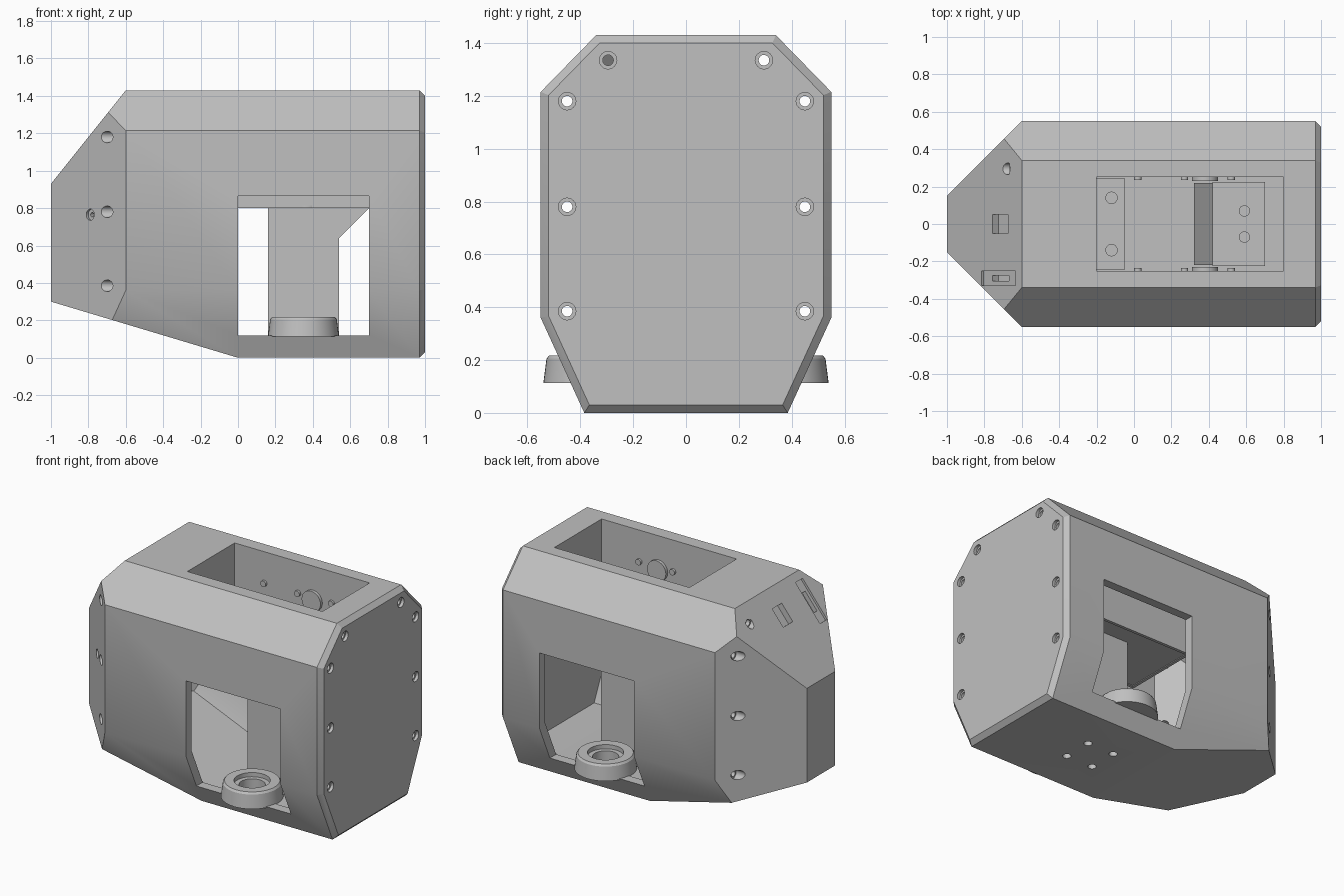
import bpy, bmesh, math
from mathutils import Vector, Matrix

if "Cube" in bpy.data.objects:
    bpy.data.objects.remove(bpy.data.objects["Cube"])

grey = bpy.data.materials.new("plain grey")
grey.use_nodes = True
COLOUR = (0.53, 0.53, 0.53, 1)
grey.diffuse_color = COLOUR
grey.node_tree.nodes["Principled BSDF"].inputs["Base Color"].default_value = COLOUR


def finish(name, bm):
    bmesh.ops.recalc_face_normals(bm, faces=bm.faces[:])
    mesh = bpy.data.meshes.new(name)
    bm.to_mesh(mesh)
    bm.free()
    ob = bpy.data.objects.new(name, mesh)
    bpy.context.collection.objects.link(ob)
    mesh.materials.append(grey)
    return ob


def convex(name, planes):
    """Solid left after trimming a big block by (point, outward normal) planes."""
    bm = bmesh.new()
    bmesh.ops.create_cube(bm, size=6)
    for co, no in planes:
        cut = bmesh.ops.bisect_plane(bm, geom=bm.verts[:] + bm.edges[:] + bm.faces[:],
                                     plane_co=co, plane_no=no, clear_outer=True)
        edges = [e for e in cut["geom_cut"] if isinstance(e, bmesh.types.BMEdge)]
        if len(edges) > 2:
            bmesh.ops.contextual_create(bm, geom=edges)
    return finish(name, bm)


def box(name, centre, size, tilt=0):
    bm = bmesh.new()
    m = Matrix.Translation(centre) @ Matrix.Rotation(tilt, 4, 'Y') @ Matrix.Diagonal((*size, 1))
    bmesh.ops.create_cube(bm, size=1, matrix=m)
    return finish(name, bm)


def rod(name, start, end, radius, sides=24):
    a, b = Vector(start), Vector(end)
    m = Matrix.Translation((a + b) / 2) @ (b - a).to_track_quat('Z', 'Y').to_matrix().to_4x4()
    bm = bmesh.new()
    bmesh.ops.create_cone(bm, cap_ends=True, segments=sides, radius1=radius, radius2=radius,
                          depth=(b - a).length, matrix=m)
    return finish(name, bm)


def prism(name, outline, half):
    """Extrude an x-z outline symmetrically along y."""
    bm = bmesh.new()
    face = bm.faces.new([bm.verts.new((x, -half, z)) for x, z in outline])
    new = bmesh.ops.extrude_face_region(bm, geom=[face])["geom"]
    bmesh.ops.translate(bm, vec=(0, 2 * half, 0),
                        verts=[v for v in new if isinstance(v, bmesh.types.BMVert)])
    return finish(name, bm)


def lathe(name, profile, centre):
    bm = bmesh.new()
    verts = [bm.verts.new((r, 0, z)) for r, z in profile]
    edges = [bm.edges.new((v, verts[i - 1])) for i, v in enumerate(verts)]
    bmesh.ops.spin(bm, geom=verts + edges, axis=(0, 0, 1), cent=(0, 0, 0),
                   angle=math.tau, steps=48, use_duplicate=False)
    bmesh.ops.remove_doubles(bm, verts=bm.verts[:], dist=0.0005)
    bmesh.ops.translate(bm, vec=centre, verts=bm.verts[:])
    return finish(name, bm)


def subtract(target, cutter):
    cutter.hide_render = True
    mod = target.modifiers.new("cut", 'BOOLEAN')
    mod.operation, mod.solver, mod.object = 'DIFFERENCE', 'EXACT', cutter
    bpy.context.view_layer.objects.active = target
    bpy.ops.object.modifier_apply(modifier=mod.name)
    bpy.data.objects.remove(cutter)


def smooth(ob, degrees=30):
    bpy.ops.object.select_all(action='DESELECT')
    ob.select_set(True)
    bpy.context.view_layer.objects.active = ob
    bpy.ops.object.shade_smooth_by_angle(angle=math.radians(degrees))


# Planes of the housing: cross-section walls first, then the tapered nose
walls = [((0, 0, 1.43), (0, 0, 1)), ((0, 0, 0), (0, 0, -1))]
nose = [((0, 0, 0), (-0.3, 0, -1)), ((-1, 0, 0.93), (-0.5, 0, 0.4)), ((-1, 0, 0), (-1, 0, 0))]
for s in (-1, 1):
    walls += [((0, s * 0.55, 0.8), (0, s, 0)),
              ((0, s * 0.55, 1.215), (0, s * 0.215, 0.21)),
              ((0, s * 0.55, 0.36), (0, s * 0.36, -0.165))]
    nose.append(((-0.6, s * 0.55, 0), (-1, s, 0)))
walls = [(Vector(c), Vector(n).normalized()) for c, n in walls]
nose = [(Vector(c), Vector(n).normalized()) for c, n in nose]
end = [(Vector((1, 0, 0)), Vector((1, 0, 0)))]
rim = [(c + Vector((0.97, 0, 0)), n + Vector((1, 0, 0))) for c, n in walls]

# Housing shell
housing = convex("housing", walls + nose + end + rim)
inner = [(c - n * 0.06, n) for c, n in walls + nose + end]
inner.append((Vector((0, 0, 0.115)), Vector((0, 0, -1))))
subtract(housing, convex("cavity", inner))

# Side and roof openings
subtract(housing, box("side_opening", (0.35, 0, 0.4925), (0.7, 2, 0.745)))
subtract(housing, box("roof_opening", (0.3, 0, 1.45), (1, 0.5, 0.3)))

# Bolt holes running lengthwise, counterbored at both ends
for s in (-1, 1):
    for y, z in ((0.45, 1.18), (0.45, 0.78), (0.45, 0.385), (0.295, 1.335)):
        y *= s
        subtract(housing, rod("bore", (0.9, y, z), (1.1, y, z), 0.02))
        subtract(housing, rod("counterbore", (0.98, y, z), (1.1, y, z), 0.033))
        if y > -0.29 or z < 1.3:
            subtract(housing, rod("nose_bore", (-1.1, y, z), (-0.5, y, z), 0.02))
            subtract(housing, rod("nose_counterbore", (-1.1, y, z), (-0.665, y, z), 0.031))

# Screw holes under the pedestal
for dx in (-0.1, 0.1):
    for y in (-0.1, 0.1):
        subtract(housing, rod("screw_hole", (0.35 + dx, y, -0.1), (0.35 + dx, y, 0.06), 0.026))

# Port and switch recess on the sloping nose, small socket on one corner
TILT = -math.atan2(0.5, 0.4)


def slope(x, y):
    return (x, y, 0.93 + (x + 1) * 1.25)


subtract(housing, box("port", slope(-0.715, 0), (0.13, 0.1, 0.08), TILT))
subtract(housing, box("switch_recess", slope(-0.725, -0.29), (0.29, 0.075, 0.03), TILT))
subtract(housing, box("switch_slot", slope(-0.725, -0.29), (0.14, 0.03, 0.4), TILT))
corner = Vector((-0.79, -0.36, 0.765))
out = Vector((-1, -1, 0)).normalized()
subtract(housing, rod("socket", corner - out * 0.015, corner + out * 0.1, 0.03))
subtract(housing, rod("socket_hole", corner - out * 0.2, corner + out * 0.1, 0.012))
smooth(housing)

# Tray hung under the roof opening
for s, side in ((-1, "right"), (1, "left")):
    box(side + "_tray_wall", (0.3, s * 0.26, 1.09), (1.04, 0.02, 0.58))
    for x in (0.02, 0.27, 0.52):
        smooth(rod(side + "_tray_bolt", (x, s * 0.252, 1.22), (x, s * 0.235, 1.22), 0.02))
    smooth(rod(side + "_servo_horn", (0.38, s * 0.252, 1.2), (0.38, s * 0.23, 1.2), 0.07))
    smooth(rod(side + "_hinge_post", (-0.12, s * 0.14, 0.86), (-0.12, s * 0.14, 1.0), 0.033))
    smooth(rod(side + "_plate_screw", (0.59, s * 0.07, 0.9), (0.59, s * 0.07, 0.912), 0.03))
box("rear_tray_wall", (0.81, 0, 1.09), (0.02, 0.5, 0.58))
box("front_tray_wall", (-0.21, 0, 1.09), (0.02, 0.5, 0.58))
box("tray_floor", (0.3, 0, 0.835), (1.04, 0.54, 0.06))
box("hinge_strip", (-0.125, 0, 0.88), (0.15, 0.49, 0.04))
box("servo_plate", (0.56, 0, 0.88), (0.28, 0.45, 0.04))
prism("sloped_step", [(0.32, 0.86), (0.32, 0.99), (0.42, 0.9), (0.42, 0.86)], 0.22)
smooth(rod("underside_horn", (0.37, -0.2, 0.815), (0.37, -0.2, 0.8), 0.075))

# Central pedestal flaring into the tray
prism("pedestal", [(0.16, 0.1), (0.54, 0.1), (0.54, 0.64), (0.7, 0.8), (0.7, 0.83),
                   (0.16, 0.83)], 0.13)

# Round cups in the side openings
cup = [(0.08, 0.113), (0.19, 0.113), (0.178, 0.205), (0.168, 0.218),
       (0.11, 0.218), (0.11, 0.19), (0.08, 0.19)]
for s, side in ((-1, "right"), (1, "left")):
    smooth(lathe(side + "_cup", cup, (0.35, s * 0.35, 0)))
